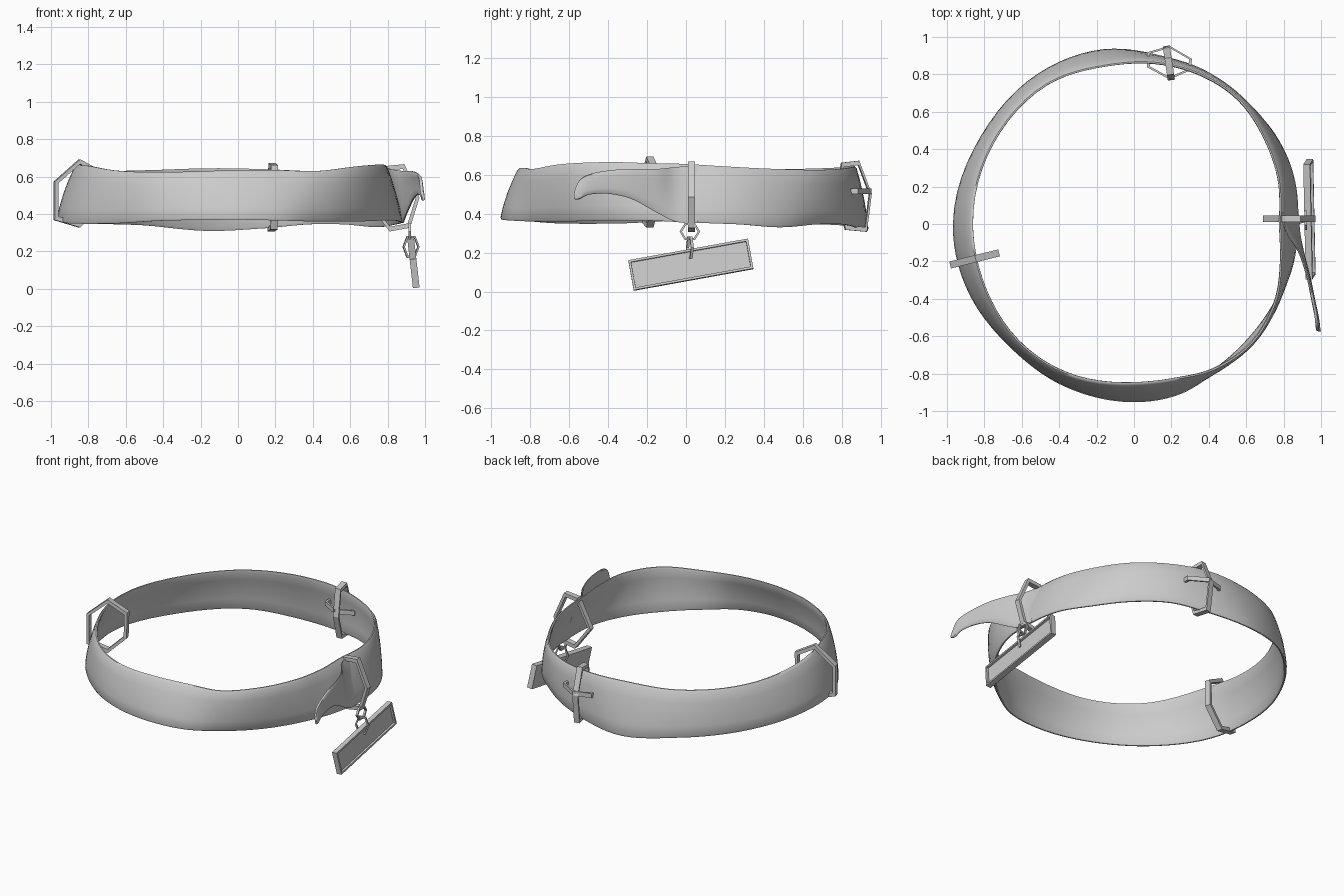
import bpy, bmesh, math
from mathutils import Vector, Matrix

if "Cube" in bpy.data.objects:
    bpy.data.objects.remove(bpy.data.objects["Cube"])


def spline(rows, n, closed):
    """Resample rows of numbers with a Catmull-Rom spline, n steps per row."""
    out, m = [], len(rows)
    for i in range(m if closed else m - 1):
        idx = [i - 1, i, i + 1, i + 2]
        p = [rows[k % m] if closed else rows[min(max(k, 0), m - 1)] for k in idx]
        for s in range(n):
            t = s / n
            out.append([0.5 * (2 * b + (c - a) * t + (2 * a - 5 * b + 4 * c - d) * t * t
                               + (3 * b - a - 3 * c + d) * t ** 3) for a, b, c, d in zip(*p)])
    if not closed:
        out.append(list(rows[-1]))
    return out


def make_object(name, bm, smooth=False):
    bmesh.ops.recalc_face_normals(bm, faces=bm.faces)
    me = bpy.data.meshes.new(name)
    bm.to_mesh(me)
    bm.free()
    ob = bpy.data.objects.new(name, me)
    bpy.context.collection.objects.link(ob)
    if smooth:
        bpy.ops.object.select_all(action='DESELECT')
        ob.select_set(True)
        bpy.context.view_layer.objects.active = ob
        bpy.ops.object.shade_smooth_by_angle(angle=math.radians(45))
    return ob


def loft(name, rings, closed):
    """Skin a row of closed cross-sections."""
    bm = bmesh.new()
    vs = [[bm.verts.new(p) for p in r] for r in rings]
    k, m = len(vs[0]), len(vs)
    for i in range(m if closed else m - 1):
        a, b = vs[i], vs[(i + 1) % m]
        for j in range(k):
            bm.faces.new((a[j], a[(j + 1) % k], b[(j + 1) % k], b[j]))
    if not closed:
        bm.faces.new(vs[0])
        bm.faces.new(vs[-1])
    return make_object(name, bm, True)


def section(bottom, top, out, thick, bulge):
    """Flat strap cross-section with slightly rounded edges."""
    steps = [0, .04, .25, .5, .75, .96, 1]
    outer = [bottom.lerp(top, t) + out * bulge * 4 * t * (1 - t) for t in steps]
    depth = [.7, 1, 1, 1, 1, 1, .7]
    inner = [p - out * thick * d for p, d in zip(outer, depth)]
    shift = [.3, 0, 0, 0, 0, 0, .3]
    outer = [p - out * thick * s for p, s in zip(outer, shift)]
    return outer + inner[::-1]


def hoop(name, pts, origin, u, v, width, bar):
    """Polygonal hoop of square bar, pts are 2D in the u, v plane."""
    o, u, v = Vector(origin), Vector(u).normalized(), Vector(v).normalized()
    n = u.cross(v)
    rad = sum(math.hypot(*p) for p in pts) / len(pts)
    bm = bmesh.new()
    rings = []
    for a, b in pts:
        p = u * a + v * b
        q = p * (1 - bar / rad)
        rings.append([bm.verts.new(o + w + n * h) for w, h in
                      ((p, width / 2), (p, -width / 2), (q, -width / 2), (q, width / 2))])
    for i in range(len(rings)):
        a, b = rings[i], rings[(i + 1) % len(rings)]
        for j in range(4):
            bm.faces.new((a[j], a[(j + 1) % 4], b[(j + 1) % 4], b[j]))
    return make_object(name, bm)


# Strap band: angle, bottom radius, top radius, bottom z, top z
band = [(0, .88, .79, .355, .655), (18, .895, .82, .345, .64), (33, .895, .845, .33, .63),
        (50, .885, .88, .345, .625), (65, .90, .885, .345, .63), (80, .91, .88, .325, .64),
        (100, .95, .87, .31, .645), (122, .955, .89, .34, .635), (150, .945, .88, .35, .63),
        (180, .97, .875, .365, .65), (200, .962, .875, .35, .66), (225, .935, .89, .35, .63),
        (245, .945, .885, .365, .625), (270, .955, .86, .37, .635), (285, .945, .865, .365, .635),
        (298, .905, .895, .36, .63), (315, .88, .905, .36, .655), (332, .875, .87, .365, .665),
        (346, .88, .82, .365, .66)]
rows = []
for i, r in enumerate(band):
    nxt = band[(i + 1) % len(band)]
    span = (nxt[0] - r[0]) % 360
    for s, q in enumerate(spline([band[i - 1][1:], r[1:], nxt[1:], band[(i + 2) % len(band)][1:]], 6, False)[6:12]):
        rows.append([r[0] + span * s / 6] + q)
rings = []
for a, rb, rt, zb, zt in rows:
    d = Vector((math.cos(math.radians(a)), math.sin(math.radians(a)), 0))
    rings.append(section(d * rb + Vector((0, 0, zb)), d * rt + Vector((0, 0, zt)), d, .02, .012))
loft("strap_band", rings, True)

# Free strap end: y, bottom x, top x, bottom z, top z
flap = [(.06, .883, .795, .352, .648), (-.05, .892, .825, .358, .64), (-.15, .91, .89, .405, .63),
        (-.28, .942, .935, .475, .63), (-.40, .967, .96, .502, .622), (-.50, .988, .98, .498, .602),
        (-.55, .995, .985, .474, .57), (-.575, .999, .99, .475, .51)]
loft("strap_end", [section(Vector((xb, y, zb)), Vector((xt, y, zt)), Vector((.97, -.25, 0)).normalized(), .016, .004)
                   for y, xb, xt, zb, zt in spline(flap, 6, False)], False)

# Hexagonal hoops around the strap
Z = (0, 0, 1)
hoop("right_hoop", [(-.04, .17), (.06, .18), (.14, .0), (.09, -.16), (-.02, -.18), (-.14, -.02)],
     (.83, .028, .487), (1, 0, 0), Z, .036, .024)
a = math.radians(14)
hoop("left_hoop", [(.01, .185), (.14, .115), (.135, -.06), (.01, -.18), (-.13, -.14), (-.13, .065)],
     (-.857, -.188, .508), (math.cos(a), math.sin(a), 0), Z, .038, .024)
hoop("back_hoop", [(-.07, .17), (.02, .18), (.085, .01), (.06, -.185), (-.05, -.175), (-.10, -.01)],
     (.185, .868, .492), (-.15, 1, 0), Z, .038, .02)
hoop("back_keeper", [(-.12, .05), (0, .085), (.12, .015), (.115, -.045), (0, -.095), (-.12, -.03)],
     (.19, .868, .515), (1, 0, 0), (0, 1, 0), .03, .015)

# Small links that hang the tag
hexagon = [(math.cos(math.pi * i / 3), math.sin(math.pi * i / 3)) for i in range(6)]
hoop("upper_link", [(x * .053, y * .05) for x, y in hexagon], (.918, .02, .308), (0, 1, 0), Z, .014, .012)
hoop("tag_link", [(x * .046, y * .068) for x, y in hexagon], (.925, .02, .225), (1, .3, 0), Z, .014, .012)

# Tag plate with a recessed face
bm = bmesh.new()
bmesh.ops.create_cube(bm, size=1, matrix=Matrix.Diagonal((.036, .625, .157, 1)))
bm.faces.ensure_lookup_table()
face = max(bm.faces, key=lambda f: f.calc_center_median().x)
bmesh.ops.inset_region(bm, faces=[face], thickness=.017)
bmesh.ops.inset_region(bm, faces=[face], thickness=.001, depth=-.014)
tag = make_object("tag_plate", bm)
tag.location = (.938, .025, .138)
tag.rotation_euler = (math.radians(10.3), math.radians(-6.5), 0)
